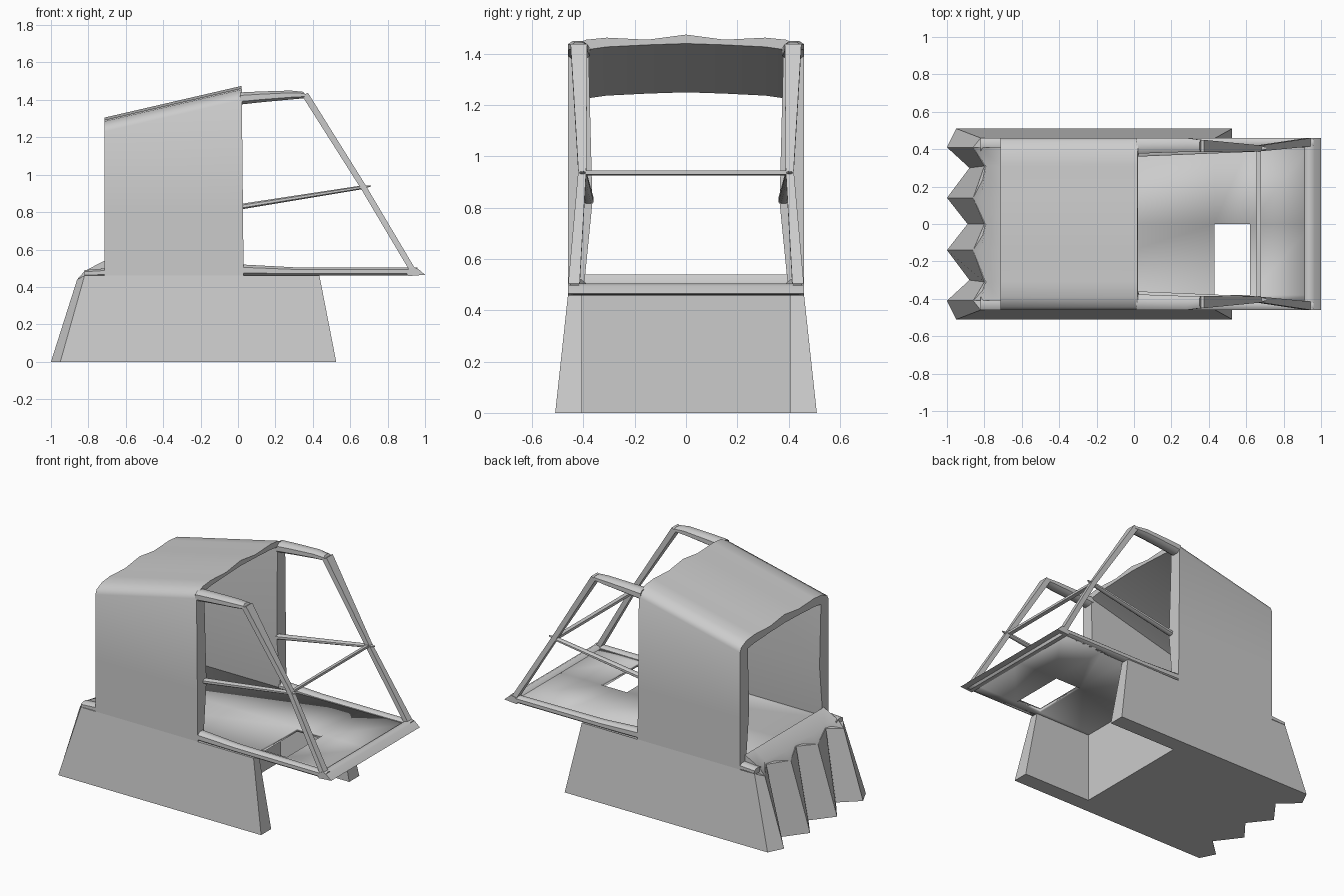
import bpy, bmesh, math

if "Cube" in bpy.data.objects:
    bpy.data.objects.remove(bpy.data.objects["Cube"])


def finish(bm, name, mirror=False, solid=0, angle=40):
    bmesh.ops.recalc_face_normals(bm, faces=bm.faces)
    me = bpy.data.meshes.new(name)
    bm.to_mesh(me)
    bm.free()
    ob = bpy.data.objects.new(name, me)
    bpy.context.collection.objects.link(ob)
    if mirror:
        m = ob.modifiers.new("mirror", 'MIRROR')
        m.use_axis = (False, True, False)
        m.use_mirror_merge = False
    if solid:
        s = ob.modifiers.new("thickness", 'SOLIDIFY')
        s.thickness = solid
        s.offset = 0
    bpy.ops.object.select_all(action='DESELECT')
    ob.select_set(True)
    bpy.context.view_layer.objects.active = ob
    bpy.ops.object.shade_smooth_by_angle(angle=math.radians(angle))
    return ob


def loft(name, sections, mirror=False, angle=50):
    """Skin a row of matching closed cross-sections and cap both ends."""
    bm = bmesh.new()
    rings = [[bm.verts.new(p) for p in s] for s in sections]
    n = len(rings[0])
    for a, b in zip(rings, rings[1:]):
        for i in range(n):
            j = (i + 1) % n
            bm.faces.new((a[i], a[j], b[j], b[i]))
    bm.faces.new(rings[0])
    bm.faces.new(rings[-1])
    return finish(bm, name, mirror, 0, angle)


def rail(x, y0, y1, z0, z1, lean=0.0):
    """Eight-sided bar section; lean shifts the top along x."""
    c = 0.25
    uv = [(c, 0), (1 - c, 0), (1, c), (1, 1 - c), (1 - c, 1), (c, 1), (0, 1 - c), (0, c)]
    return [(x + lean * (v - .5), y0 + (y1 - y0) * u, z0 + (z1 - z0) * v) for u, v in uv]


# Cab shell: thick side walls and wavy sloping roof, open front and rear
roof = [(.46, -.075), (.445, -.045), (.39, -.02), (.31, -.012), (.15, -.02)]
under = [(.15, -.06), (.31, -.068), (.38, -.078)]


def cab_section(x_low, x_high, top, lift):
    half = [(.40, .47), (.46, .46), (.46, .80)]
    half += [(y, top + d) for y, d in roof]
    inner = [(y, top + d + lift) for y, d in under] + [(.365, .82)]
    outer = half + [(0, top)] + [(-y, z) for y, z in reversed(half)]
    inn = [(-y, z) for y, z in reversed(inner)] + [(0, top - .055 + lift)] + inner
    return [(x_low + (x_high - x_low) * (z - .46), y, z) for y, z in outer + inn]


loft("cab_shell", [cab_section(-.715, -.715, 1.305, 0), cab_section(.03, .02, 1.475, .02)])

# Base: solid block with two forward legs, slanted sides and a pleated rear
# (bottom x, bottom y, top x, top y)
path = [(.025, .405, .025, .405), (.525, .405, .435, .405), (.525, .51, .435, .46),
        (-.95, .51, -.82, .46), (-1.0, .41, -.86, .41), (-.88, .30, -.80, .31),
        (-1.0, .14, -.86, .14), (-.89, 0, -.80, 0)]
full = path + [(a, -b, c, -d) for a, b, c, d in path[-2::-1]]
loft("base", [[(a, b, 0) for a, b, c, d in full],
              [(c, d, .44 if a < -.96 else .462) for a, b, c, d in full]])

# Rear ledge between pleats and cab opening
ledge = []
for s in (1, -1):
    rows = path[4:] if s == 1 else path[-2:3:-1]
    for r in rows:
        x, y = r[2], s * r[3]
        ledge.append([(x, y, .44), ((x - .78) / 2, y, .485), (-.715, y, .54),
                      (-.69, y, .50), (-.70, y, .46)])
loft("rear_ledge", ledge)

# Rear corner nubs
loft("rear_corner", [rail(-.82, .39, .46, .455, .49), rail(-.70, .385, .46, .455, .50)], True)

# Floor plate with an opening
bm = bmesh.new()
xs, ys = (-.76, .43, .62, .96), (-.44, -.38, 0, .44)
v = [[bm.verts.new((x, y, .474)) for y in ys] for x in xs]
for i in range(3):
    for j in range(3):
        if (i, j) != (1, 1):
            bm.faces.new((v[i][j], v[i + 1][j], v[i + 1][j + 1], v[i][j + 1]))
finish(bm, "floor", solid=.028)

# Floor side rims and nose rim
loft("floor_side_rim", [rail(.02, .39, .46, .46, .52), rail(.30, .40, .46, .46, .505),
                        rail(.96, .41, .46, .46, .503)], True)
nose = [(1.0, .465), (.965, .495), (.945, .505), (.92, .50), (.90, .475), (.91, .458)]
loft("nose_rim", [[(x, y, z) for x, z in nose] for y in (-.46, .46)])

# Roof side rails that run into the slanted front pillars
loft("roof_rail", [rail(.01, .375, .46, 1.375, 1.44), rail(.12, .38, .46, 1.387, 1.445),
                   rail(.28, .385, .46, 1.402, 1.45), rail(.36, .385, .45, 1.41, 1.443, -.02)], True)


def pillar_section(x, y0, y1, z, w=.015):
    return [(x - w, y0, z - w * .5), (x - w, y1, z - w * .5),
            (x + w * .8, y1, z + w * .5), (x + w * .8, y0, z + w * .5)]


loft("front_pillar", [pillar_section(.36, .385, .45, 1.43, .017), pillar_section(.668, .389, .42, .94),
                      pillar_section(.935, .415, .46, .49)], True)

# Side guard bars and front cross bar
loft("side_bar", [rail(.02, .36, .40, .815, .845), rail(.66, .387, .42, .922, .942),
                  rail(.71, .40, .41, .937, .943)], True)
loft("cross_bar", [[(.655, y, .925), (.678, y, .93), (.678, y, .945), (.655, y, .942)]
                   for y in (-.40, .40)])
